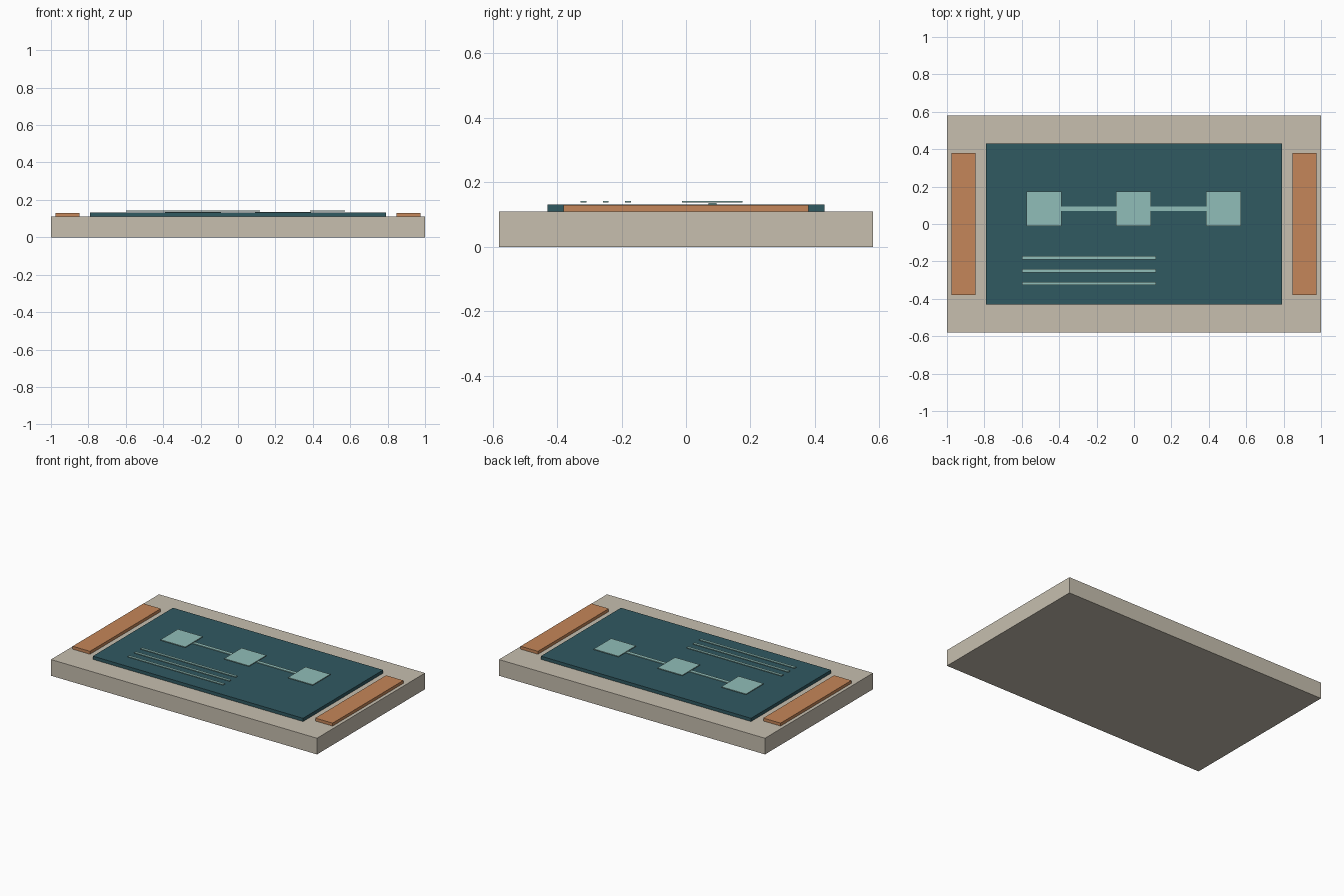
import bpy

if "Cube" in bpy.data.objects:
    bpy.data.objects.remove(bpy.data.objects["Cube"])


def material(name, color):
    m = bpy.data.materials.new(name)
    m.diffuse_color = (*color, 1)
    m.use_nodes = True
    m.node_tree.nodes["Principled BSDF"].inputs["Base Color"].default_value = m.diffuse_color
    return m


STONE = material("warm_stone", (0.57, 0.52, 0.43))
TEAL = material("dark_teal", (0.03, 0.10, 0.12))
COPPER = material("copper", (0.56, 0.24, 0.10))
MINT = material("pale_mint", (0.28, 0.51, 0.48))


def box(name, x, y, z, mat):
    """Box from (min, max) ranges on each axis."""
    bpy.ops.mesh.primitive_cube_add(size=1, location=[sum(r) / 2 for r in (x, y, z)])
    o = bpy.context.object
    o.name = name
    o.scale = [r[1] - r[0] for r in (x, y, z)]
    bpy.ops.object.transform_apply(location=False, rotation=False, scale=True)
    o.data.materials.append(mat)
    return o


# Slab and raised panel
box("base_slab", (-1, 1), (-0.58, 0.58), (0, 0.11), STONE)
box("display_panel", (-0.79, 0.79), (-0.43, 0.43), (0.11, 0.132), TEAL)

# Copper strips on both ends
for side, x in (("left", (-0.977, -0.847)), ("right", (0.847, 0.977))):
    box(side + "_end_strip", x, (-0.38, 0.38), (0.11, 0.13), COPPER)

# Row of square nodes joined by thin links
for i, x in enumerate((-0.481, -0.002, 0.478)):
    box(f"diagram_node_{i + 1}", (x - 0.093, x + 0.093), (-0.012, 0.175),
        (0.137, 0.142), MINT)
for i, x in enumerate((-0.24, 0.24)):
    box(f"diagram_link_{i + 1}", (x - 0.15, x + 0.15), (0.07, 0.094),
        (0.131, 0.136), MINT)

# Three plain caption bars
for i in range(3):
    y = -0.18 - 0.069 * i
    box(f"caption_bar_{i + 1}", (-0.6, 0.117), (y - 0.009, y + 0.009),
        (0.137, 0.142), MINT)
